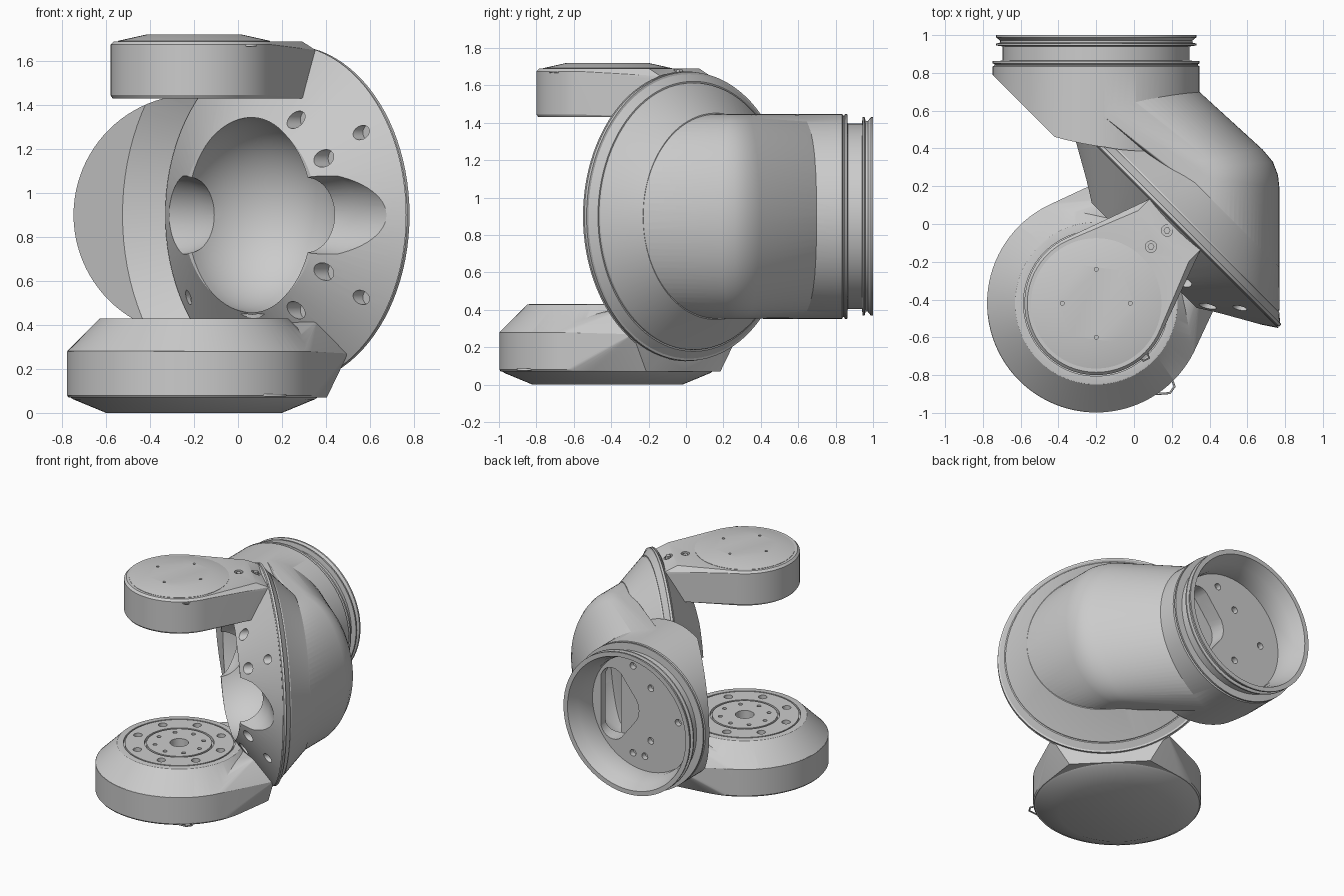
import bpy, bmesh, math
from mathutils import Matrix, Vector

if "Cube" in bpy.data.objects:
    bpy.data.objects.remove(bpy.data.objects["Cube"])

S = math.sqrt(0.5)
# Frame of the 45 degree joint: local x = along flange, y = down, z = flange normal
JOINT = Matrix(((S, 0, S, 0.22), (-S, 0, S, 0), (0, -1, 0, 0.9), (0, 0, 0, 1)))
DISC = Matrix.Translation((-0.2, -0.42, 0))
TUBE = Matrix.Translation((-0.2, 0, 0.9)) @ Matrix.Rotation(-math.pi / 2, 4, 'X')


def finish(name, bm, mat=Matrix()):
    bm.transform(mat)
    bmesh.ops.recalc_face_normals(bm, faces=bm.faces)
    me = bpy.data.meshes.new(name)
    bm.to_mesh(me)
    bm.free()
    ob = bpy.data.objects.new(name, me)
    bpy.context.collection.objects.link(ob)
    return ob


def lathe(name, profile, mat, n=96, ring=False):
    """Solid of revolution from (radius, height) points; ring=True closes the loop."""
    bm = bmesh.new()
    rows = [[bm.verts.new((r * math.cos(2 * math.pi * i / n), r * math.sin(2 * math.pi * i / n), h))
             for i in range(n)] for r, h in profile]
    pairs = list(zip(rows, rows[1:])) + ([(rows[-1], rows[0])] if ring else [])
    for a, b in pairs:
        for i in range(n):
            bm.faces.new((a[i], a[(i + 1) % n], b[(i + 1) % n], b[i]))
    if not ring:
        bm.faces.new(rows[0])
        bm.faces.new(rows[-1])
    return finish(name, bm, mat)


def hull(name, pts):
    bm = bmesh.new()
    for p in pts:
        bm.verts.new(p)
    res = bmesh.ops.convex_hull(bm, input=bm.verts)
    bmesh.ops.delete(bm, geom=list({g for g in res['geom_interior'] if isinstance(g, bmesh.types.BMVert)}),
                     context='VERTS')
    return finish(name, bm)


def pins(holes, mat):
    """Many small cylinders (x, y, radius, z0, z1) as one cutter."""
    bm = bmesh.new()
    for x, y, r, z0, z1 in holes:
        bmesh.ops.create_cone(bm, cap_ends=True, segments=20, radius1=r, radius2=r, depth=z1 - z0,
                              matrix=Matrix.Translation((x, y, (z0 + z1) / 2)))
    return finish("pin_cutter", bm, mat)


def below(h):
    """Half-space block under height h of the joint frame."""
    bm = bmesh.new()
    bmesh.ops.create_cube(bm, size=4, matrix=Matrix.Translation((0, 0, h - 2)))
    return finish("plane_cutter", bm, JOINT)


def bowl():
    bm = bmesh.new()
    bmesh.ops.create_uvsphere(bm, u_segments=64, v_segments=32, radius=1, matrix=Matrix.Translation((0, 0, -0.2))
                              @ Matrix.Diagonal((0.405, 0.445, 0.42, 1)))
    return finish("bowl_cutter", bm, JOINT)


def boolean(ob, other, op='DIFFERENCE'):
    other.hide_render = True
    m = ob.modifiers.new("bool", 'BOOLEAN')
    m.operation, m.object, m.solver = op, other, 'EXACT'
    bpy.context.view_layer.objects.active = ob
    bpy.ops.object.modifier_apply(modifier=m.name)
    bpy.data.objects.remove(other)


def polar(count, r, size, z0, z1, off=0):
    return [(r * math.cos(off + 2 * math.pi * i / count), r * math.sin(off + 2 * math.pi * i / count),
             size, z0, z1) for i in range(count)]


def circle(r, z, n=96):
    return [DISC @ Vector((r * math.cos(2 * math.pi * i / n), r * math.sin(2 * math.pi * i / n), z)) for i in range(n)]


def sweep(outline, height, n=48):
    """Half-round loft: each outline pair runs from its top point out to its middle point."""
    pts = []
    for i in range(n + 1):
        t = math.pi * (i / n - 0.5)
        c, z = math.cos(t), 0.9 + height * math.sin(t)
        pts += [(a[0] + c * (b[0] - a[0]), a[1] + c * (b[1] - a[1]), z) for a, b in outline]
    return pts


def wire(name, pts, r=0.005):
    cu = bpy.data.curves.new(name, 'CURVE')
    cu.dimensions, cu.bevel_depth, cu.bevel_resolution = '3D', r, 1
    sp = cu.splines.new('POLY')
    sp.points.add(len(pts) - 1)
    for p, c in zip(sp.points, pts):
        p.co = (*c, 1)
    ob = bpy.data.objects.new(name, cu)
    bpy.context.collection.objects.link(ob)


# Elbow housing: outlet tube with sealing rings, trimmed by a plane and by the cone clearance
housing = lathe("elbow_housing", [
    (0.548, 0.0), (0.548, 0.835), (0.538, 0.84), (0.538, 0.845), (0.548, 0.85), (0.548, 0.862), (0.495, 0.865),
    (0.495, 0.94), (0.53, 0.945), (0.53, 0.955), (0.51, 0.96), (0.51, 0.972), (0.53, 0.988), (0.53, 1.0)], TUBE)
boolean(housing, below(-0.127))
boolean(housing, lathe("cone_cutter", [(1.15, -0.35), (0.775, 0.025), (0.545, 0.225)], JOINT))

# Elbow housing: bend lofted from the cone's top circle into the tube
bend = sweep([((0.38, 0.16), (0.77, -0.23)), ((0.38, 0.25), (0.77, 0.19)), ((0.36, 0.27), (0.762, 0.26)),
              ((0.34, 0.29), (0.735, 0.33)), ((0.3, 0.32), (0.68, 0.395)), ((-0.2, 0.6), (0.22, 0.815)),
              ((0.38, 0.16), (0.0, 0.54))], 0.546)
boolean(housing, hull("bend", bend), 'UNION')

# Elbow housing: conical flange with rim and seams
boolean(housing, lathe("cone", [
    (0.76, -0.003), (0.772, 0.004), (0.772, 0.02), (0.76, 0.022), (0.722, 0.056), (0.714, 0.056), (0.712, 0.066),
    (0.557, 0.221), (0.552, 0.227), (0.5, 0.235)], JOINT), 'UNION')

# Outlet bore, hollow bend behind it and the lobed opening between them
boolean(housing, lathe("bore", [(0.44, 0.78), (0.44, 0.84), (0.462, 0.92), (0.505, 1.02)], TUBE))
boolean(housing, hull("cavity", sweep([((0.41, 0.19), (0.71, -0.1)), ((0.38, 0.25), (0.725, 0.18)),
                                       ((0.32, 0.3), (0.64, 0.37)), ((-0.05, 0.56), (0.2, 0.745))], 0.48)))
lobes = [TUBE @ Vector((x + r * math.cos(a * 0.2618), y + r * math.sin(a * 0.2618), z)) for z in (0.66, 0.83)
         for x, y, r in ((0.27, 0.17, 0.1), (0.2, 0.0, 0.15), (0.27, -0.17, 0.1)) for a in range(24)]
boolean(housing, hull("opening", lobes))
boolean(housing, pins([(x, y, 0.025, 0.74, 0.82) for x, y in (
    (0.1, 0.33), (0.1, -0.33), (-0.05, 0.2), (-0.05, -0.2), (0.0, 0.33), (-0.28, 0.0))], TUBE))
boolean(housing, bowl())

# Fork: dished flange, arms and the two bearing discs
fork = lathe("fork", [(0.76, 0.0), (0.775, -0.004), (0.43, -0.235), (0.1, -0.235)], JOINT)
ends = [JOINT @ Vector((s * u, 0.9 - z, h)) for s in (-1, 1)
        for u, z, h in ((0.19, 1.69, -0.09), (0.19, 1.43, -0.09), (0.19, 1.65, -0.003), (0.19, 1.43, -0.003))]
boolean(fork, hull("upper_arm", circle(0.365, 1.69) + circle(0.38, 1.675) + circle(0.38, 1.445)
                   + circle(0.37, 1.43) + ends), 'UNION')
ends = [JOINT @ Vector((s * u, 0.9 - z, h)) for s in (-1, 1)
        for u, z, h in ((0.28, 0.07, -0.02), (0.28, 0.2, -0.003), (0.4, 0.27, -0.003), (0.3, 0.42, -0.1))]
boolean(fork, hull("lower_arm", circle(0.57, 0.07) + circle(0.578, 0.08) + circle(0.578, 0.28) + ends), 'UNION')
boolean(fork, lathe("lower_disc", [(0.4, 0), (0.55, 0.062), (0.576, 0.08), (0.576, 0.281), (0.43, 0.428),
                                   (0.42, 0.43)], DISC), 'UNION')
boolean(fork, lathe("upper_cap", [(0.3, 1.6), (0.345, 1.685), (0.345, 1.692), (0.22, 1.72)], DISC), 'UNION')
boolean(fork, bowl())

# Side scoops in the flange (one each side) and bolt holes around it
for s in (-1, 1):
    side = JOINT @ Matrix.Translation((0, 0, -0.25)) @ Matrix.Rotation(s * math.pi / 2, 4, 'Y')
    boolean(fork, lathe("scoop", [(0.17, 0.37), (0.195, 0.5), (0.195, 1)], side, 64))
bolts = []
for r, deg, size, z0 in ((0.5, 31, 0.04, -0.12), (0.5, 60, 0.04, -0.12), (0.67, 34, 0.033, -0.03)):
    for sx in (-1, 1):
        for sy in (-1, 1):
            a = math.radians(deg)
            bolts.append((sx * r * math.cos(a), sy * r * math.sin(a), size, -0.26, z0))
for bolt in bolts:
    boolean(fork, pins([bolt], JOINT))

# Lower bearing face: ring grooves, bolt circles and centre hole
for r0, r1 in ((0.375, 0.385), (0.225, 0.24)):
    boolean(fork, lathe("groove", [(r0, 0.405), (r1, 0.405), (r1, 0.45), (r0, 0.45)], DISC, ring=True))
boolean(fork, pins(polar(8, 0.31, 0.03, 0.38, 0.45, 0.2) + polar(8, 0.17, 0.015, 0.39, 0.45)
                   + [(0, 0, 0.065, 0.35, 0.45)], DISC))

# Upper arm: screw holes and bolts
boolean(fork, pins(polar(4, 0.18, 0.01, 1.69, 1.74), DISC))
bolt_spots = [(0.175, -0.035), (0.09, -0.12)]
boolean(fork, pins([(x, y, 0.03, 1.655, 1.72) for x, y in bolt_spots], Matrix()))
for i, (x, y) in enumerate(bolt_spots):
    lathe(f"arm_bolt_{i + 1}", [(0.018, 1.65), (0.018, 1.685)], Matrix.Translation((x, y, 0)), 6)

# Small retaining wires
wire("lower_wire", [(0.06, -0.88, 0.08), (0.12, -0.9, 0.08), (0.19, -0.895, 0.08), (0.215, -0.86, 0.08),
                    (0.2, -0.82, 0.08), (0.12, -0.81, 0.08)], 0.006)
wire("upper_wire", [(0.02, -0.7, 1.67), (0.05, -0.725, 1.67), (0.08, -0.71, 1.67), (0.07, -0.68, 1.67)])

# Smooth shading with crisp edges
for ob in bpy.context.scene.objects:
    ob.select_set(ob.type == 'MESH')
bpy.context.view_layer.objects.active = fork
bpy.ops.object.shade_smooth_by_angle(angle=math.radians(25))
